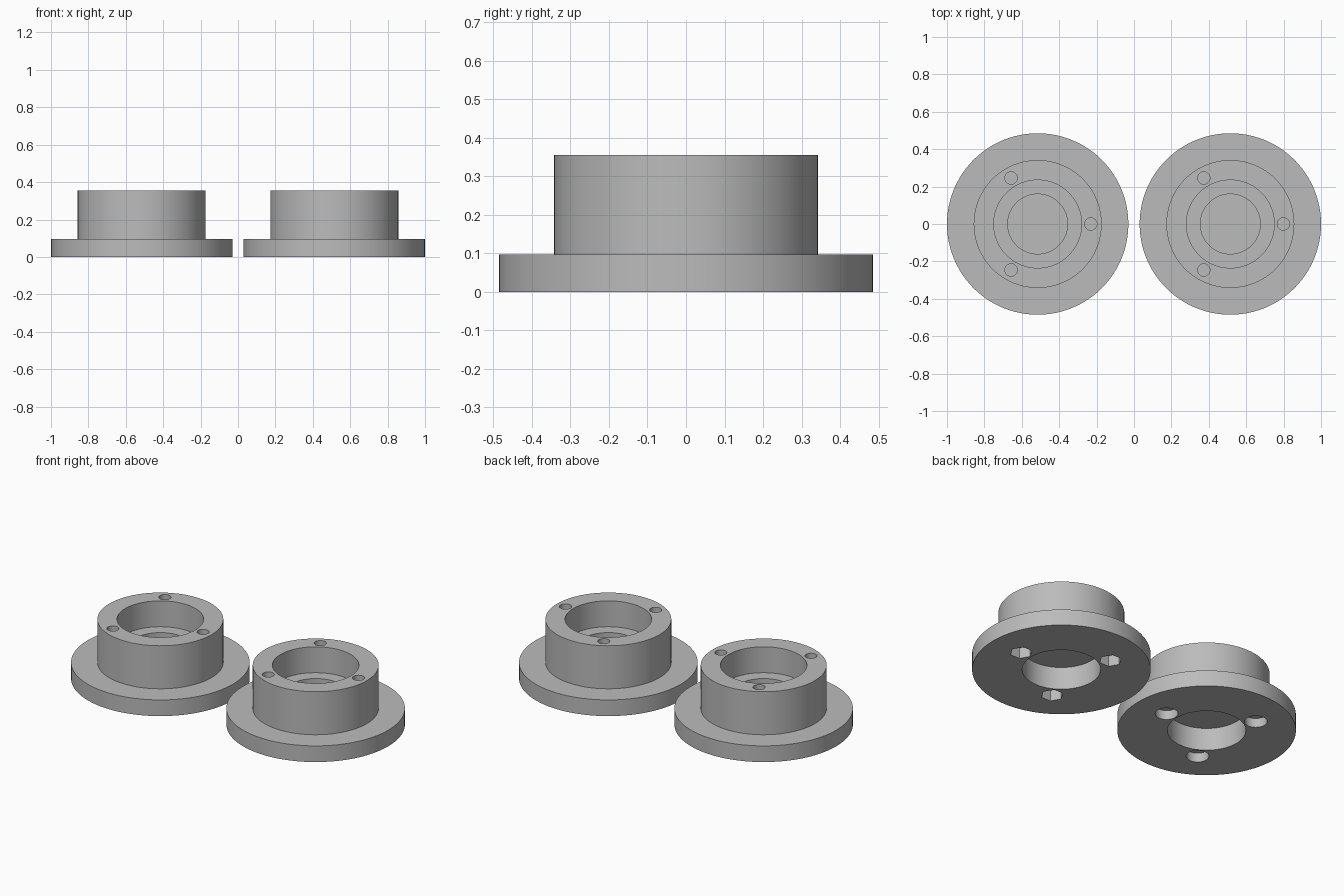
import bpy, bmesh, math
from mathutils import Matrix, Vector

cube = bpy.data.objects.get("Cube")
if cube:
    bpy.data.objects.remove(cube, do_unlink=True)

GREY = (0.5, 0.5, 0.5, 1)
grey = bpy.data.materials.new("plain grey")
grey.use_nodes = True
grey.diffuse_color = GREY
grey.node_tree.nodes["Principled BSDF"].inputs["Base Color"].default_value = GREY

SPACING = 0.515      # hub centre from the middle
BOLT_CIRCLE = 0.284
HEIGHT = 0.355
MEMBRANE = 0.006     # thin web left between opposing recesses

# Half section: bearing seat below, flange, barrel, stepped bore above
SEAT = 0.136
SECTION = [(0, SEAT), (0.213, SEAT), (0.213, 0), (0.485, 0), (0.485, 0.097),
           (0.342, 0.097), (0.342, HEIGHT), (0.235, HEIGHT), (0.235, 0.2),
           (0.16, 0.2), (0.16, SEAT + MEMBRANE), (0, SEAT + MEMBRANE)]


def mesh_object(name, bm):
    bmesh.ops.recalc_face_normals(bm, faces=bm.faces)
    mesh = bpy.data.meshes.new(name)
    bm.to_mesh(mesh)
    bm.free()
    mesh.materials.append(grey)
    obj = bpy.data.objects.new(name, mesh)
    bpy.context.collection.objects.link(obj)
    return obj


def lathe(name, section, steps=96):
    bm = bmesh.new()
    verts = [bm.verts.new((r, 0, z)) for r, z in section]
    edges = [bm.edges.new(pair) for pair in zip(verts, verts[1:])]
    bmesh.ops.spin(bm, geom=verts + edges, cent=(0, 0, 0), axis=(0, 0, 1),
                   angle=math.tau, steps=steps, use_duplicate=False)
    bmesh.ops.remove_doubles(bm, verts=bm.verts, dist=1e-5)
    return mesh_object(name, bm)


def add_prism(bm, radius, low, high, sides, turn, place):
    spin = Matrix.Rotation(turn, 4, 'Z')
    lift = Matrix.Translation(place + Vector((0, 0, (low + high) / 2)))
    bmesh.ops.create_cone(bm, cap_ends=True, segments=sides, radius1=radius,
                          radius2=radius, depth=high - low, matrix=lift @ spin)


def flanged_hub(name, x, sides, recess):
    hub = lathe(name, SECTION)
    # Three screw holes from above, with nut or screw-head recesses below
    bm = bmesh.new()
    for i in range(3):
        angle = i * math.tau / 3
        place = Vector((math.cos(angle), math.sin(angle), 0)) * BOLT_CIRCLE
        add_prism(bm, 0.033, recess + MEMBRANE, HEIGHT + 0.05, 32, 0, place)
        add_prism(bm, 0.062, -0.05, recess, sides, angle + math.pi / 6, place)
    cutter = mesh_object("hole_cutter", bm)
    cutter.hide_render = True

    cut = hub.modifiers.new("holes", 'BOOLEAN')
    cut.operation = 'DIFFERENCE'
    cut.solver = 'EXACT'
    cut.object = cutter
    bpy.ops.object.select_all(action='DESELECT')
    bpy.context.view_layer.objects.active = hub
    hub.select_set(True)
    bpy.ops.object.modifier_apply(modifier=cut.name)
    bpy.data.objects.remove(cutter, do_unlink=True)
    bpy.ops.object.shade_smooth_by_angle(angle=math.radians(30))
    hub.location.x = x


flanged_hub("hub_with_nut_recesses", SPACING, 6, 0.065)
flanged_hub("hub_with_screw_recesses", -SPACING, 32, 0.055)
